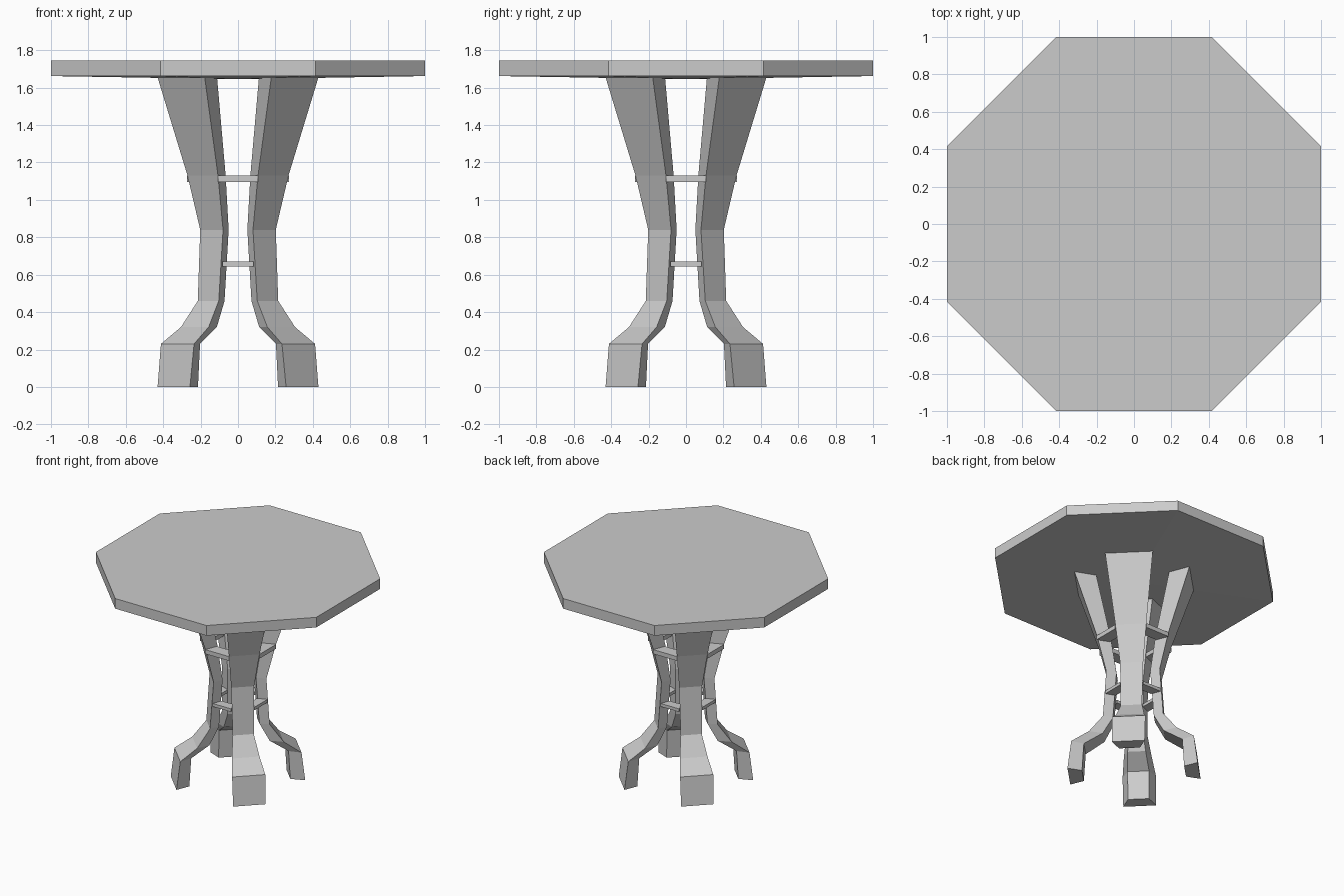
import bpy, bmesh
from math import pi, cos, sin, sqrt

if "Cube" in bpy.data.objects:
    bpy.data.objects.remove(bpy.data.objects["Cube"])


def make_object(name, bm):
    bmesh.ops.recalc_face_normals(bm, faces=bm.faces[:])
    mesh = bpy.data.meshes.new(name)
    bm.to_mesh(mesh)
    bm.free()
    obj = bpy.data.objects.new(name, mesh)
    bpy.context.collection.objects.link(obj)
    return obj


def loft(name, rings, angle):
    """Skin equal-sized rings of points, turned about z."""
    bm = bmesh.new()
    c, s = cos(angle), sin(angle)
    loops = [[bm.verts.new((x * c - y * s, x * s + y * c, z)) for x, y, z in r] for r in rings]
    n = len(loops[0])
    for a, b in zip(loops, loops[1:]):
        for i in range(n):
            j = (i + 1) % n
            bm.faces.new((a[i], a[j], b[j], b[i]))
    bm.faces.new(loops[0])
    bm.faces.new(loops[-1])
    return make_object(name, bm)


# Octagonal top with a very shallow sloping underside
bm = bmesh.new()
R = 1 / cos(pi / 8)
corners = [(R * cos(pi / 8 + i * pi / 4), R * sin(pi / 8 + i * pi / 4)) for i in range(8)]
upper = [bm.verts.new((x, y, 1.745)) for x, y in corners]
lower = [bm.verts.new((x, y, 1.662)) for x, y in corners]
centre = bm.verts.new((0, 0, 1.645))
bm.faces.new(upper)
for i in range(8):
    j = (i + 1) % 8
    bm.faces.new((lower[i], lower[j], upper[j], upper[i]))
    bm.faces.new((lower[j], lower[i], centre))
make_object("table_top", bm)

# Leg sections: height, then front-view x of the outer far, outer near and inner near corners
sections = [
    (0.00, 0.430, 0.257, 0.214),
    (0.23, 0.412, 0.235, 0.203),
    (0.32, 0.305, 0.157, 0.113),
    (0.46, 0.215, 0.103, 0.072),
    (0.84, 0.202, 0.080, 0.050),
    (1.13, 0.270, 0.107, 0.066),
    (1.655, 0.430, 0.178, 0.112),
]
rings = []
for z, far, near, inner in sections:
    r_out, w_out = (far + near) / sqrt(2), (far - near) / sqrt(2)
    w_in = 0.64 * w_out
    r_in = inner * sqrt(2) + w_in
    rings.append([(r_out, -w_out, z), (r_out, w_out, z), (r_in, w_in, z), (r_in, -w_in, z)])

# Legs on the diagonals, and two tiers of bars joining neighbouring legs
for k in range(4):
    loft(f"leg_{k + 1}", rings, pi / 4 + k * pi / 2)
    for tier, z0, z1, half, out, deep in (("upper", 1.095, 1.13, 0.107, 0.272, 0.175),
                                          ("lower", 0.645, 0.67, 0.084, 0.208, 0.132)):
        h_in = half * 0.65
        bar = [[(out, -half, z), (out, half, z), (deep, h_in, z), (deep, -h_in, z)] for z in (z0, z1)]
        loft(f"{tier}_stretcher_{k + 1}", bar, k * pi / 2)
